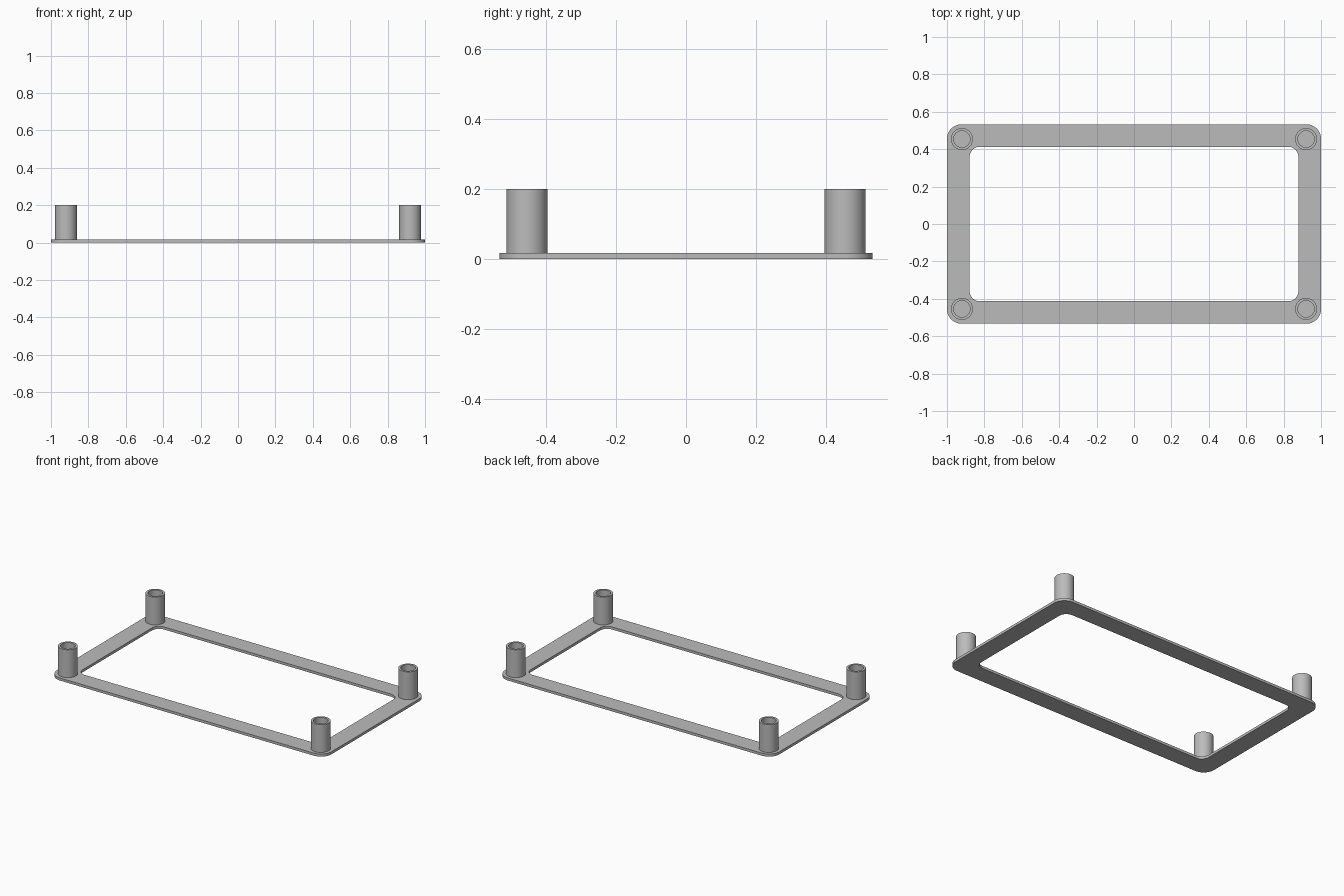
import bpy
import bmesh
from math import pi, sin, cos, radians

cube = bpy.data.objects.get("Cube")
if cube:
    bpy.data.objects.remove(cube, do_unlink=True)

# Single grey material
grey = bpy.data.materials.new("plain grey")
grey.use_nodes = True
colour = (0.5, 0.5, 0.5, 1)
grey.diffuse_color = colour
grey.node_tree.nodes["Principled BSDF"].inputs["Base Color"].default_value = colour

PLATE_TOP = 0.017
POST_TOP = 0.2


def rounded_outline(half_x, half_y, radius, steps=16):
    """Rounded rectangle; becomes a circle when both halves equal the radius."""
    points = []
    corners = [(1, 1), (-1, 1), (-1, -1), (1, -1)]
    for i, (sx, sy) in enumerate(corners):
        for k in range(steps + 1):
            a = (i + k / steps) * pi / 2
            points.append((sx * (half_x - radius) + radius * cos(a),
                           sy * (half_y - radius) + radius * sin(a)))
    return points


def hollow_part(name, outer, inner, bottom, top, location=(0, 0, 0)):
    """Closed band of material between two matching outlines."""
    bm = bmesh.new()
    loops = [[bm.verts.new((x, y, z)) for x, y in outline]
             for outline, z in ((outer, bottom), (outer, top), (inner, top), (inner, bottom))]
    count = len(outer)
    for j in range(4):
        a, b = loops[j], loops[(j + 1) % 4]
        for i in range(count):
            n = (i + 1) % count
            bm.faces.new((a[i], a[n], b[n], b[i]))
    bmesh.ops.remove_doubles(bm, verts=bm.verts, dist=1e-5)
    bmesh.ops.recalc_face_normals(bm, faces=bm.faces)
    mesh = bpy.data.meshes.new(name)
    bm.to_mesh(mesh)
    bm.free()
    mesh.materials.append(grey)
    obj = bpy.data.objects.new(name, mesh)
    obj.location = location
    bpy.context.collection.objects.link(obj)
    bpy.ops.object.select_all(action="DESELECT")
    obj.select_set(True)
    bpy.context.view_layer.objects.active = obj
    bpy.ops.object.shade_smooth_by_angle(angle=radians(30))
    return obj


# Flat frame with rounded corners
hollow_part("base_frame",
            rounded_outline(1, 0.533, 0.078),
            rounded_outline(0.879, 0.413, 0.055),
            0, PLATE_TOP)

# Hollow corner posts standing on the frame
for side, sx in (("left", 1), ("right", -1)):
    for end, sy in (("front", -1), ("back", 1)):
        hollow_part(f"{end}_{side}_post",
                    rounded_outline(0.0585, 0.0585, 0.0585),
                    rounded_outline(0.044, 0.044, 0.044),
                    PLATE_TOP - 0.004, POST_TOP,
                    (sx * 0.92, sy * 0.454, 0))
